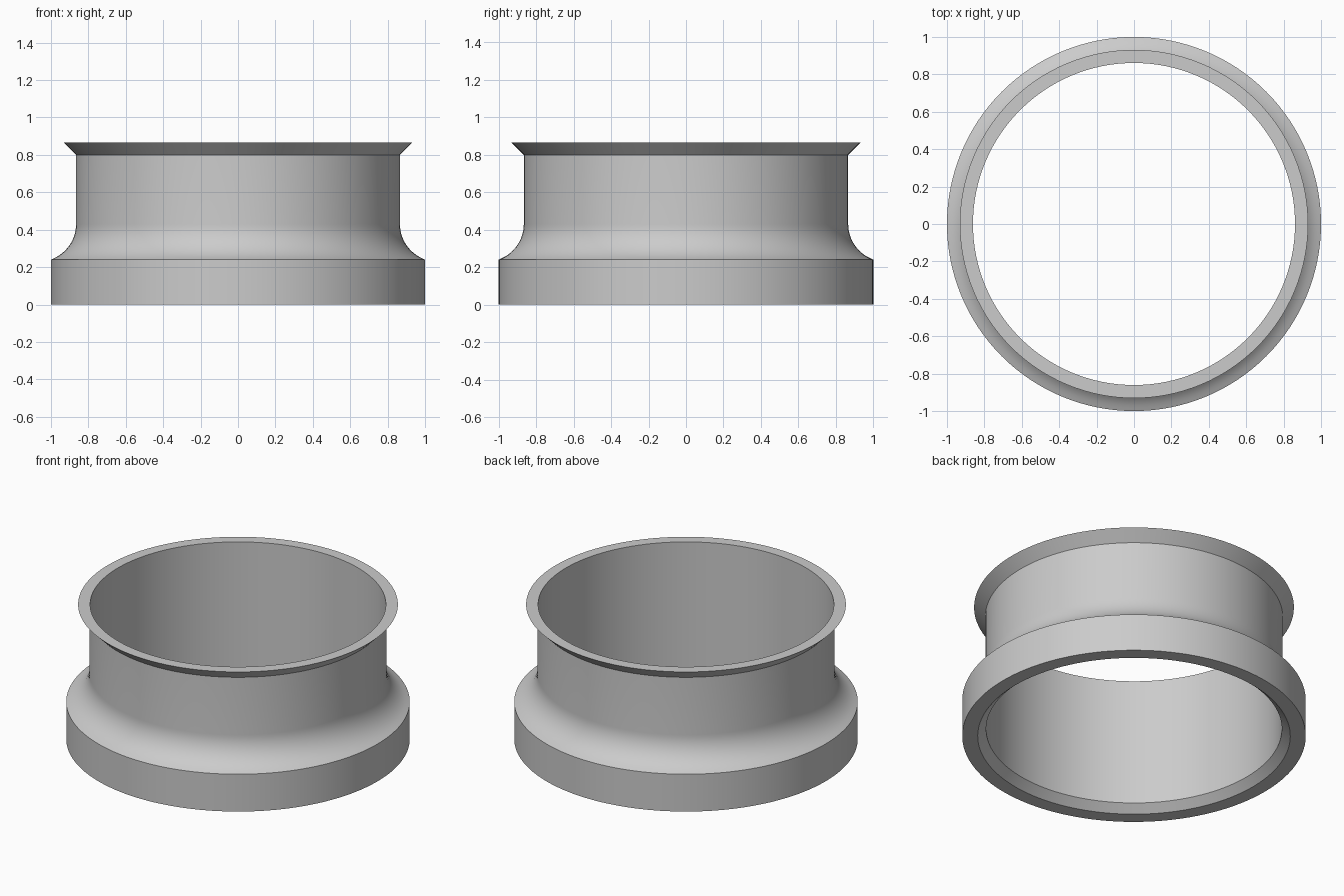
import bpy
import bmesh
from math import cos, sin, pi, radians

cube = bpy.data.objects.get("Cube")
if cube:
    bpy.data.objects.remove(cube, do_unlink=True)

SEGMENTS = 128
BORE, NECK = 0.861, 0.866

# Plain grey material
grey = bpy.data.materials.new("plain grey")
grey.use_nodes = True
colour = (0.6, 0.6, 0.6, 1)
grey.diffuse_color = colour
grey.node_tree.nodes["Principled BSDF"].inputs["Base Color"].default_value = colour

# Concave sweep from the base collar up to the neck
R, STEPS = 0.2, 14
END = radians(71)
sweep = [(NECK + R - R * cos(END * i / STEPS), 0.43 - R * sin(END * i / STEPS))
         for i in range(STEPS, -1, -1)]
sweep[0] = (1.0, 0.24)

# Closed wall section: chamfered foot, collar, sweep, neck, flared flat rim
section = [(BORE, 0.047), (0.91, 0), (1.0, 0)] + sweep
section += [(NECK, 0.80), (0.931, 0.865), (BORE, 0.865)]


def lathe(name, points):
    """Revolve a closed (radius, height) section around z."""
    bm = bmesh.new()
    rings = []
    for k in range(SEGMENTS):
        a = 2 * pi * k / SEGMENTS
        rings.append([bm.verts.new((r * cos(a), r * sin(a), z)) for r, z in points])
    for k in range(SEGMENTS):
        here, following = rings[k], rings[(k + 1) % SEGMENTS]
        for i in range(len(points)):
            j = (i + 1) % len(points)
            bm.faces.new((here[i], following[i], following[j], here[j]))
    bmesh.ops.recalc_face_normals(bm, faces=bm.faces)
    mesh = bpy.data.meshes.new(name)
    bm.to_mesh(mesh)
    bm.free()
    mesh.materials.append(grey)
    obj = bpy.data.objects.new(name, mesh)
    bpy.context.collection.objects.link(obj)
    return obj


# Flanged ring
ring = lathe("flanged_ring", section)
bpy.ops.object.select_all(action="DESELECT")
ring.select_set(True)
bpy.context.view_layer.objects.active = ring
bpy.ops.object.shade_smooth_by_angle(angle=radians(30))
